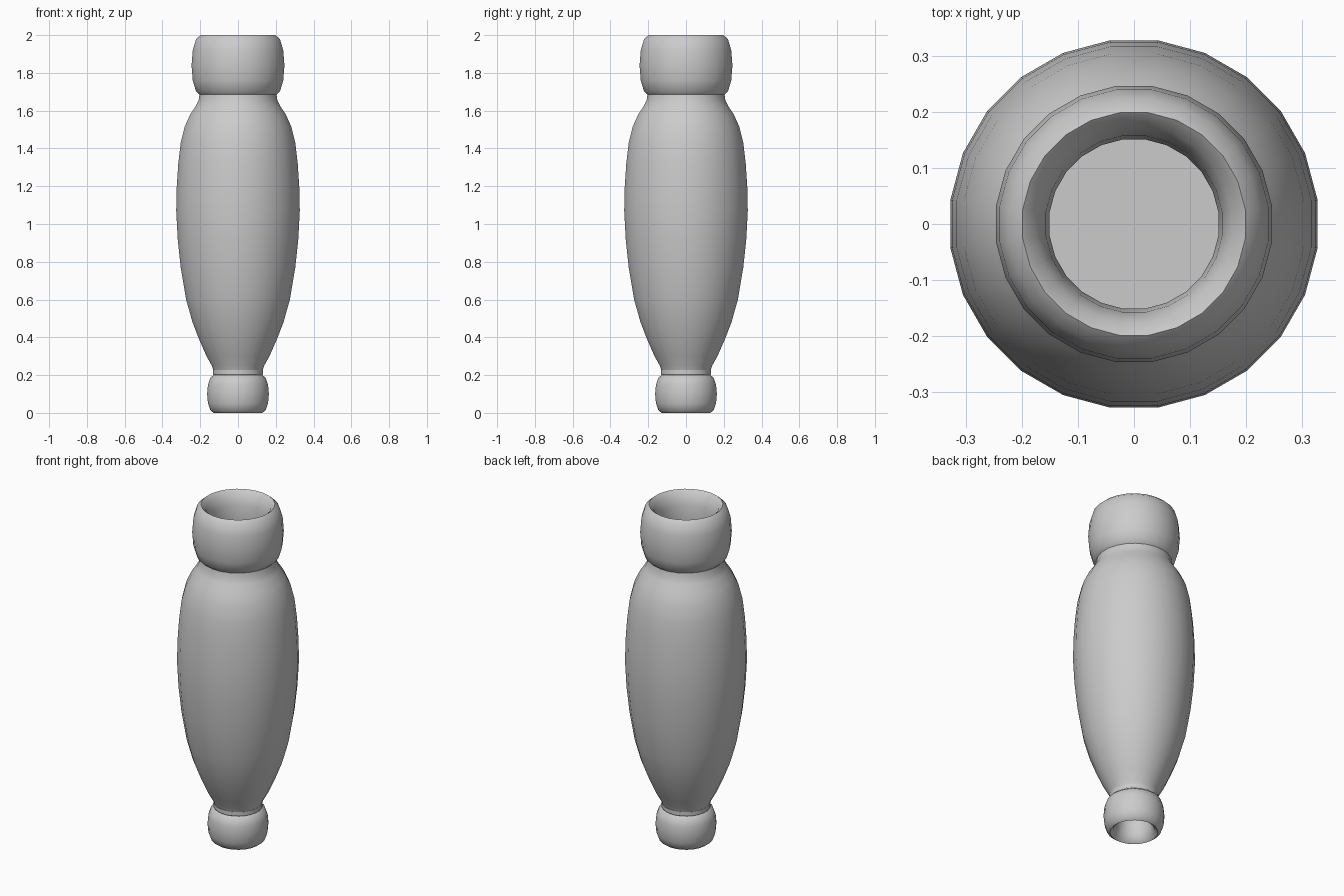
import bpy, bmesh
from math import sin, cos, pi

if "Cube" in bpy.data.objects:
    bpy.data.objects.remove(bpy.data.objects["Cube"])

SIDES = 24

def lathe(name, profile, closed=False):
    """Spin (radius, z) points about z; open profiles get flat end caps."""
    bm = bmesh.new()
    rings = []
    for r, z in profile:
        angles = [2 * pi * (i + 0.5) / SIDES for i in range(SIDES)]
        rings.append([bm.verts.new((r * cos(a), r * sin(a), z)) for a in angles])
    pairs = list(zip(rings, rings[1:]))
    if closed:
        pairs.append((rings[-1], rings[0]))
    else:
        bm.faces.new(rings[0])
        bm.faces.new(rings[-1])
    for lo, hi in pairs:
        for i in range(SIDES):
            j = (i + 1) % SIDES
            bm.faces.new((lo[i], lo[j], hi[j], hi[i]))
    bmesh.ops.recalc_face_normals(bm, faces=bm.faces)
    mesh = bpy.data.meshes.new(name)
    bm.to_mesh(mesh)
    bm.free()
    ob = bpy.data.objects.new(name, mesh)
    bpy.context.collection.objects.link(ob)
    bpy.ops.object.select_all(action='DESELECT')
    ob.select_set(True)
    bpy.context.view_layer.objects.active = ob
    bpy.ops.object.shade_smooth_by_angle(angle=0.6)
    return ob

def collar(name, radius, thick, z, half_height, steps=12):
    """Tall ring with an elliptical cross-section."""
    lathe(name, [(radius + thick * cos(2 * pi * k / steps),
                  z + half_height * sin(2 * pi * k / steps))
                 for k in range(steps)], closed=True)

# Swelling main body
lathe("body", [(.131, .225), (.14, .25), (.168, .30), (.208, .39), (.243, .48),
               (.277, .60), (.306, .77), (.322, .92), (.33, 1.07), (.327, 1.20),
               (.319, 1.32), (.306, 1.43), (.285, 1.515), (.255, 1.58),
               (.225, 1.625), (.21, 1.655), (.205, 1.69)])

# Narrow neck under the body
lathe("lower_neck", [(.122, .17), (.126, .195), (.133, .205), (.133, .226)])

# Hollow end collars
collar("upper_collar", .20, .048, 1.84, .16)
collar("lower_collar", .13, .035, .10, .10)
